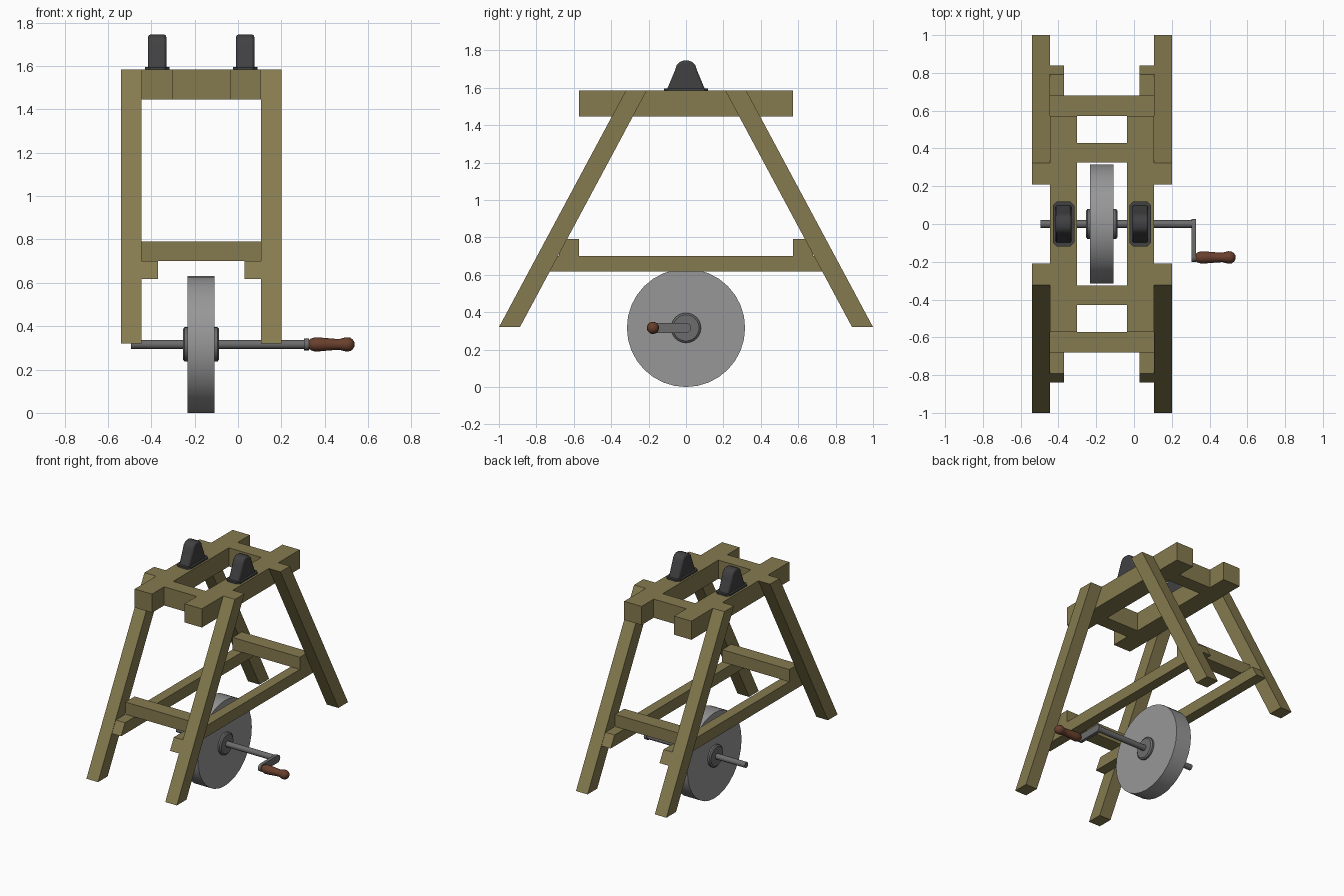
import bpy, bmesh, math

if "Cube" in bpy.data.objects:
    bpy.data.objects.remove(bpy.data.objects["Cube"])

CX = -0.17          # centre plane of the wooden frame
AXLE_Z = 0.316


def material(name, rgb):
    m = bpy.data.materials.new(name)
    m.diffuse_color = (*rgb, 1)
    m.use_nodes = True
    m.node_tree.nodes["Principled BSDF"].inputs["Base Color"].default_value = m.diffuse_color
    return m


WOOD = material("olive wood", (0.235, 0.195, 0.078))
STONE = material("grey stone", (0.31, 0.31, 0.31))
STEEL = material("dark steel", (0.15, 0.15, 0.15))
BLACK = material("black iron", (0.052, 0.052, 0.055))
GRIP = material("brown grip", (0.14, 0.05, 0.026))


def finish(name, bm, mat, smooth=None):
    bmesh.ops.recalc_face_normals(bm, faces=bm.faces)
    me = bpy.data.meshes.new(name)
    bm.to_mesh(me)
    bm.free()
    me.materials.append(mat)
    ob = bpy.data.objects.new(name, me)
    bpy.context.collection.objects.link(ob)
    if smooth:
        bpy.ops.object.select_all(action='DESELECT')
        ob.select_set(True)
        bpy.context.view_layer.objects.active = ob
        bpy.ops.object.shade_smooth_by_angle(angle=math.radians(smooth))
    return ob


def prism(name, yz, x0, x1, mat, smooth=None):
    """Extrude a side profile (y, z) from x0 to x1."""
    bm = bmesh.new()
    face = bm.faces.new([bm.verts.new((x0, y, z)) for y, z in yz])
    ext = bmesh.ops.extrude_face_region(bm, geom=[face])["geom"]
    bmesh.ops.translate(bm, vec=(x1 - x0, 0, 0),
                        verts=[v for v in ext if isinstance(v, bmesh.types.BMVert)])
    return finish(name, bm, mat, smooth)


def box(name, x0, x1, y0, y1, z0, z1, mat):
    return prism(name, [(y0, z0), (y1, z0), (y1, z1), (y0, z1)], x0, x1, mat)


def lathe(name, profile, y, z, sides, mat, smooth=35):
    """Turn an (x, radius) profile around an axis parallel to x."""
    bm = bmesh.new()
    rings = []
    for x, r in profile:
        rings.append([bm.verts.new((x, y + r * math.cos(a), z + r * math.sin(a)))
                      for a in (2 * math.pi * i / sides for i in range(sides))])
    for a, b in zip(rings, rings[1:]):
        for i in range(sides):
            j = (i + 1) % sides
            bm.faces.new((a[i], a[j], b[j], b[i]))
    bm.faces.new(rings[0])
    bm.faces.new(rings[-1])
    return finish(name, bm, mat, smooth)


def span(side, inner, outer):
    """x range at a distance from the frame centre, on either side."""
    return sorted((CX + side * inner, CX + side * outer))


for s, label in ((-1, "left"), (1, "right")):
    # Splayed legs
    for t, end in ((-1, "front"), (1, "back")):
        prism(f"{end}_{label}_leg",
              [(t * 1.0, 0.32), (t * 0.888, 0.32), (t * 0.21, 1.585), (t * 0.322, 1.585)],
              *span(s, 0.275, 0.37), WOOD)
    # Top rail, and lower rail with ends cut to the leg angle
    box(f"{label}_top_rail", *span(s, 0.133, 0.275), -0.572, 0.572, 1.447, 1.585, WOOD)
    prism(f"{label}_lower_rail",
          [(-0.838, 0.617), (0.838, 0.617), (0.792, 0.70), (-0.792, 0.70)],
          *span(s, 0.2, 0.275), WOOD)
    # Iron bearing cap on a thin chamfered plate
    c = CX + s * 0.203
    half = [(0.103, 1.587), (0.058, 1.695), (0.049, 1.722), (0.033, 1.738), (0.014, 1.745)]
    cap = prism(f"{label}_bearing_cap", half + [(-y, z) for y, z in reversed(half)],
                c - 0.042, c + 0.042, BLACK, 40)
    bev = cap.modifiers.new("soft edges", 'BEVEL')
    bev.width, bev.segments = 0.01, 2
    plate = box(f"{label}_cap_plate", c - 0.057, c + 0.057, -0.118, 0.118, 1.58, 1.597, BLACK)
    bm = bmesh.new()
    bm.from_mesh(plate.data)
    upright = [e for e in bm.edges if abs(e.verts[0].co.z - e.verts[1].co.z) > 0.01]
    bmesh.ops.bevel(bm, geom=upright, offset=0.02, segments=1, affect='EDGES')
    bm.to_mesh(plate.data)
    bm.free()

# Cross beams between the rails and braces between the legs
for t, end in ((-1, "front"), (1, "back")):
    y0, y1 = sorted((t * 0.325, t * 0.43))
    box(f"{end}_top_beam", CX - 0.133, CX + 0.133, y0, y1, 1.447, 1.585, WOOD)
    y0, y1 = sorted((t * 0.572, t * 0.68))
    box(f"{end}_lower_brace", CX - 0.275, CX + 0.275, y0, y1, 0.70, 0.79, WOOD)

# Grinding wheel, hub and axle
lathe("grinding_wheel", [(-0.233, 0.316), (-0.108, 0.316)], 0, AXLE_Z, 32, STONE)
lathe("wheel_hub", [(-0.254, 0.07), (-0.246, 0.08), (-0.095, 0.08), (-0.087, 0.07)],
      0, AXLE_Z, 24, STEEL)
lathe("axle", [(-0.494, 0.021), (0.31, 0.021)], 0, AXLE_Z, 16, STEEL)

# Crank arm with rounded ends
R = 0.027
arm = [(cy + R * math.cos(a), AXLE_Z + R * math.sin(a))
       for cy, start in ((0, -90), (-0.175, 90))
       for a in (math.radians(start + 22.5 * i) for i in range(9))]
prism("crank_arm", arm, 0.304, 0.327, STEEL, 40)

# Turned handle
lathe("crank_handle",
      [(0.325, 0.018), (0.335, 0.026), (0.352, 0.032), (0.375, 0.032), (0.41, 0.029),
       (0.445, 0.026), (0.47, 0.025), (0.482, 0.029), (0.50, 0.033), (0.518, 0.031),
       (0.53, 0.022), (0.537, 0.01)], -0.177, AXLE_Z, 12, GRIP, 50)
